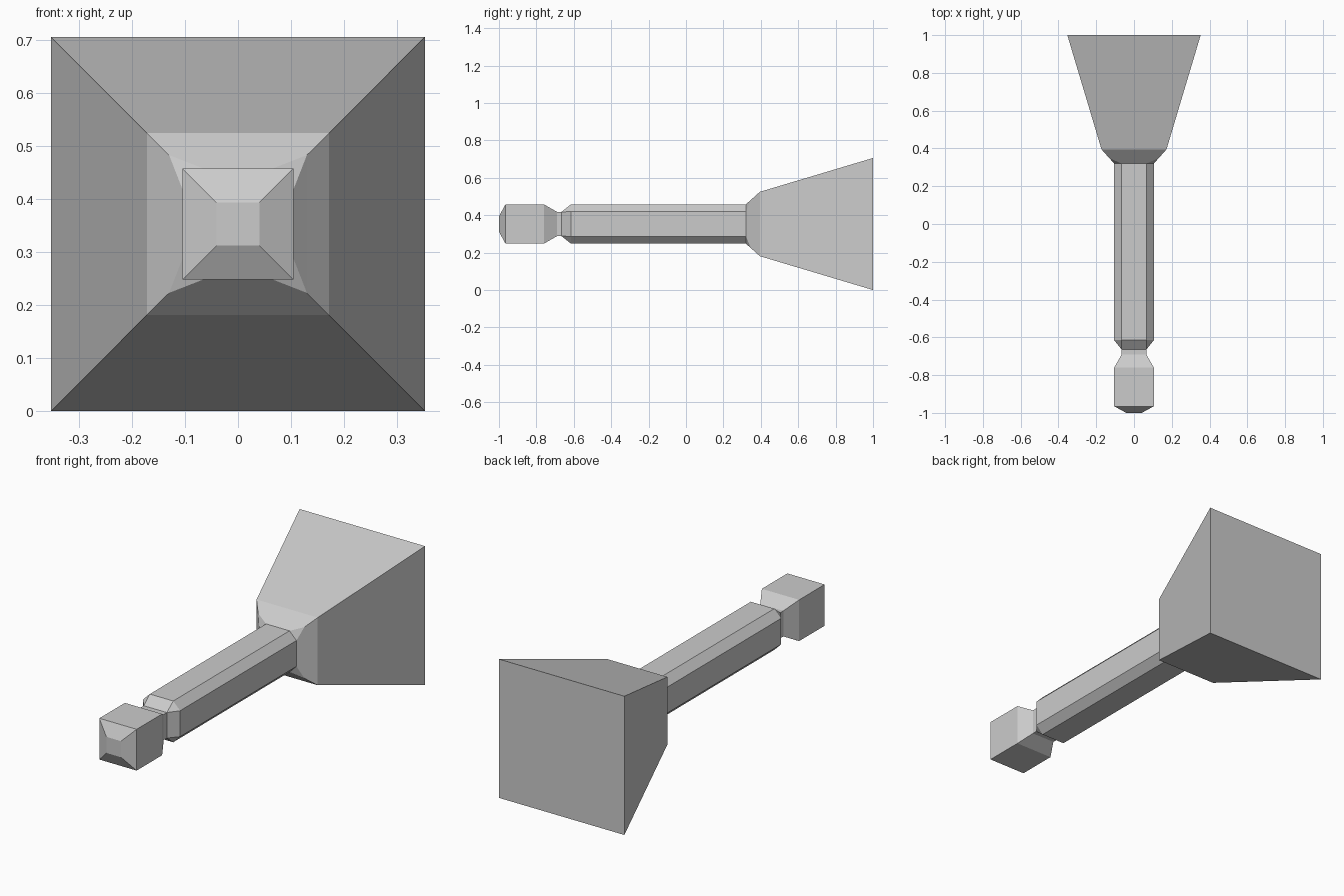
import bpy
import bmesh

if "Cube" in bpy.data.objects:
    bpy.data.objects.remove(bpy.data.objects["Cube"])

AXIS_Z = 0.353


def ring(bm, y, half, corner):
    """Chamfered square around the y axis; corner == half gives a plain square."""
    h, c = half, corner
    pts = [(h, -c), (h, c), (c, h), (-c, h), (-h, c), (-h, -c), (-c, -h), (c, -h)]
    return [bm.verts.new((x, y, z + AXIS_Z)) for x, z in pts]


def loft(name, stations, cap_front=False, cap_back=False):
    bm = bmesh.new()
    rings = [ring(bm, *s) for s in stations]
    for a, b in zip(rings, rings[1:]):
        for i in range(8):
            j = (i + 1) % 8
            bm.faces.new((a[i], a[j], b[j], b[i]))
    if cap_front:
        bm.faces.new(rings[0])
    if cap_back:
        bm.faces.new(rings[-1])
    bmesh.ops.remove_doubles(bm, verts=bm.verts[:], dist=0.0005)
    bmesh.ops.recalc_face_normals(bm, faces=bm.faces[:])
    # Outward orientation check for the open-ended parts
    flux = sum(f.normal.x * f.calc_center_median().x * f.calc_area() for f in bm.faces)
    if flux < 0:
        bmesh.ops.reverse_faces(bm, faces=bm.faces[:])
    mesh = bpy.data.meshes.new(name)
    bm.to_mesh(mesh)
    bm.free()
    obj = bpy.data.objects.new(name, mesh)
    bpy.context.collection.objects.link(obj)
    return obj


# Square knob at the tip with bevelled nose and narrow neck
loft("tip_knob", [
    (-1.0, 0.041, 0.041),
    (-0.965, 0.105, 0.105),
    (-0.76, 0.105, 0.105),
    (-0.69, 0.065, 0.065),
    (-0.665, 0.065, 0.065),
], cap_front=True)

# Long shaft: square edges chamfered off, tapering to the neck
loft("shaft", [
    (-0.665, 0.065, 0.065),
    (-0.615, 0.105, 0.066),
    (0.32, 0.105, 0.066),
])

# Flared square head with a closed flat back
loft("flared_head", [
    (0.32, 0.105, 0.066),
    (0.348, 0.13, 0.13),
    (0.395, 0.172, 0.172),
    (1.0, 0.353, 0.353),
], cap_back=True)
